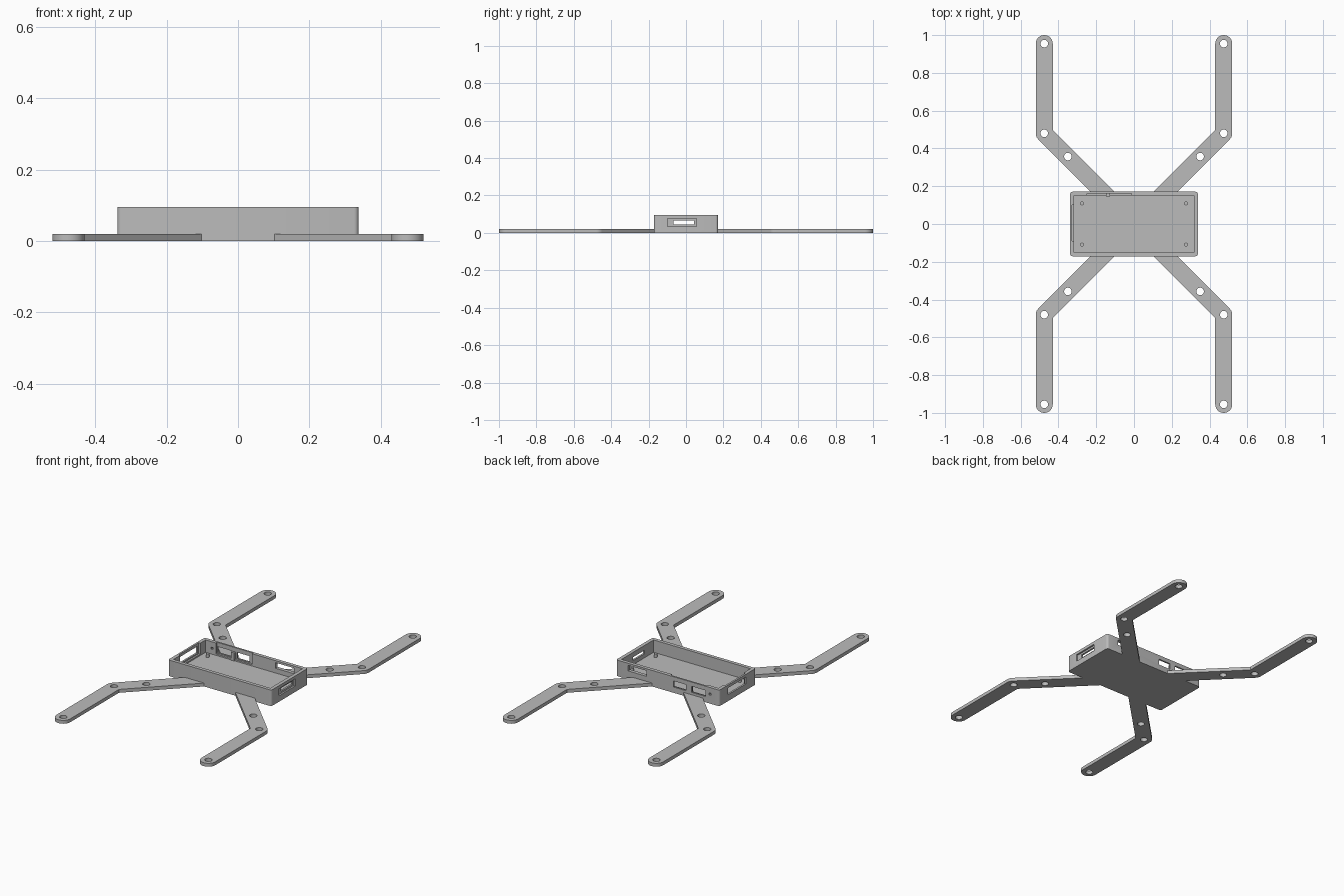
import bpy, bmesh
from math import cos, sin, pi, radians
from mathutils import Matrix, Vector

if "Cube" in bpy.data.objects:
    bpy.data.objects.remove(bpy.data.objects["Cube"])

grey = bpy.data.materials.new("plain grey")
grey.use_nodes = True
grey.diffuse_color = (0.5, 0.5, 0.5, 1)
grey.node_tree.nodes["Principled BSDF"].inputs["Base Color"].default_value = (0.5, 0.5, 0.5, 1)


def finish(bm, name):
    bmesh.ops.recalc_face_normals(bm, faces=bm.faces)
    mesh = bpy.data.meshes.new(name)
    bm.to_mesh(mesh)
    bm.free()
    mesh.materials.append(grey)
    obj = bpy.data.objects.new(name, mesh)
    bpy.context.collection.objects.link(obj)
    return obj


def box(name, x, y, z, corner=0):
    """Box from (min, max) ranges, with optional rounded vertical edges."""
    bm = bmesh.new()
    bmesh.ops.create_cube(bm, size=1)
    for v in bm.verts:
        v.co = [r[0] if c < 0 else r[1] for c, r in zip(v.co, (x, y, z))]
    if corner:
        upright = [e for e in bm.edges
                   if abs(e.verts[0].co.z - e.verts[1].co.z) > 0.01]
        bmesh.ops.bevel(bm, geom=upright, offset=corner, segments=4,
                        affect='EDGES', profile=0.5)
    return finish(bm, name)


def peg(name, x, y, z, radius):
    bm = bmesh.new()
    bmesh.ops.create_cone(bm, cap_ends=True, segments=24, radius1=radius,
                          radius2=radius, depth=z[1] - z[0],
                          matrix=Matrix.Translation((x, y, sum(z) / 2)))
    return finish(bm, name)


def cut(target, cutter):
    mod = target.modifiers.new("cut", 'BOOLEAN')
    mod.operation, mod.solver, mod.object = 'DIFFERENCE', 'EXACT', cutter
    bpy.context.view_layer.objects.active = target
    bpy.ops.object.modifier_apply(modifier=mod.name)
    bpy.data.objects.remove(cutter)


def smooth(obj):
    bpy.ops.object.select_all(action='DESELECT')
    obj.select_set(True)
    bpy.context.view_layer.objects.active = obj
    bpy.ops.object.shade_smooth_by_angle(angle=radians(30))


# Open tray with its cavity
tray = box("tray", (-0.338, 0.338), (-0.171, 0.171), (0, 0.095), corner=0.013)
cut(tray, box("cavity", (-0.317, 0.317), (-0.15, 0.15), (0.022, 0.2)))

# Ports: recessed slot on one end, wide slot on the other, windows in the back wall
ports = [
    ((0.328, 0.4), (-0.098, 0.055), (0.035, 0.077)),
    ((0.3, 0.4), (-0.067, 0.042), (0.046, 0.066)),
    ((-0.4, -0.3), (-0.08, 0.09), (0.038, 0.078)),
    ((-0.327, -0.3), (-0.09, 0.1), (0.03, 0.2)),
    ((-0.25, -0.013), (0.14, 0.161), (0.03, 0.2)),
    ((0.14, 0.26), (0.14, 0.2), (0.05, 0.083)),
    ((-0.12, -0.038), (0.14, 0.2), (0.034, 0.07)),
    ((-0.248, -0.155), (0.14, 0.2), (0.034, 0.07)),
    ((-0.282, -0.27), (0.14, 0.2), (0.05, 0.062)),
]
for x, y, z in ports:
    cut(tray, box("port_cutter", x, y, z))
smooth(tray)

# Rib between the back windows
box("back_rib", (-0.148, -0.128), (0.146, 0.163), (0.02, 0.07))

# Four locating pegs on the tray floor
for sx in (-1, 1):
    for sy in (-1, 1):
        smooth(peg("locating_peg", sx * 0.275, sy * 0.109, (0.015, 0.042), 0.01))

# Bent arms: straight outer bar and a diagonal bar running under the tray
W, T = 0.045, 0.02
tip, elbow, root = Vector((0.475, 0.955)), Vector((0.475, 0.48)), Vector((0.12, 0.125))
side = Vector((-W, W)) / 2 ** 0.5


def arc(centre, start, end, steps):
    angles = [start + (end - start) * i / steps for i in range(steps + 1)]
    return [centre + W * Vector((cos(a), sin(a))) for a in angles]


outline = arc(tip, 0, pi, 16)
outline += [Vector((elbow.x - W, elbow.y + W * (2 ** 0.5 - 1))), root + side, root - side]
outline += arc(elbow, -pi / 4, 0, 5)

for sx, x_name in ((-1, "right"), (1, "left")):
    for sy, y_name in ((-1, "front"), (1, "back")):
        bm = bmesh.new()
        face = bm.faces.new([bm.verts.new((sx * p.x, sy * p.y, 0)) for p in outline])
        top = bmesh.ops.extrude_face_region(bm, geom=[face])["geom"]
        for v in top:
            if isinstance(v, bmesh.types.BMVert):
                v.co.z = T
        arm = finish(bm, f"{y_name}_{x_name}_arm")
        for hx, hy in (tip, elbow, (0.35, 0.357)):
            cut(arm, peg("hole_cutter", sx * hx, sy * hy, (-0.05, 0.07), 0.02))
        smooth(arm)
